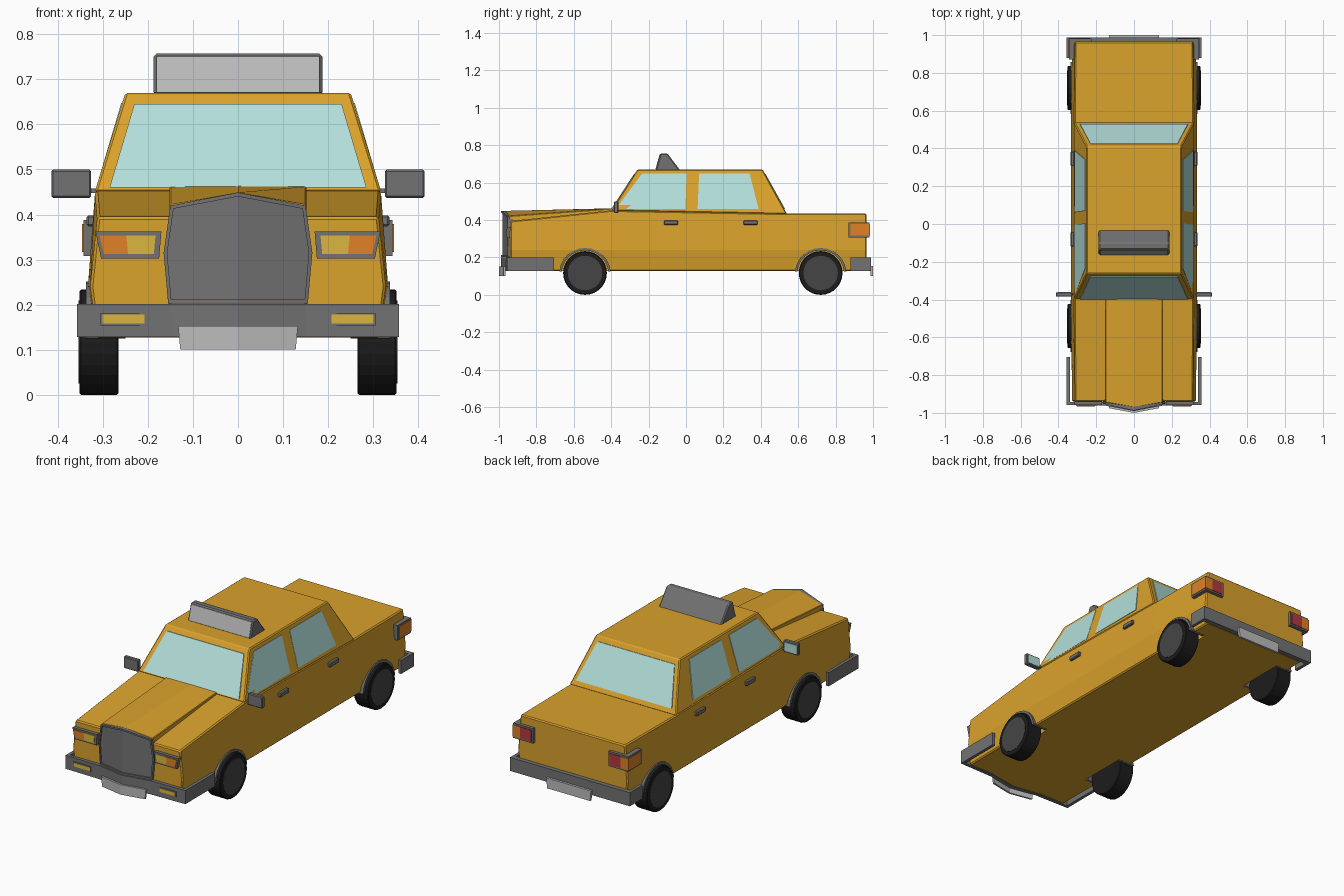
import bpy, bmesh
from math import pi, cos, sin
from mathutils import Vector, Matrix

if "Cube" in bpy.data.objects:
    bpy.data.objects.remove(bpy.data.objects["Cube"])

def mat(name, r, g, b):
    m = bpy.data.materials.new(name)
    m.diffuse_color = (r, g, b, 1)
    m.use_nodes = True
    m.node_tree.nodes["Principled BSDF"].inputs["Base Color"].default_value = m.diffuse_color
    return m

YELLOW = mat("yellow_paint", 0.70, 0.36, 0.025)
GLASS = mat("glass", 0.45, 0.74, 0.70)
BLACK = mat("rubber", 0.012, 0.012, 0.012)
HUB = mat("hub", 0.06, 0.06, 0.06)
GREY = mat("trim", 0.17, 0.17, 0.17)
PALE = mat("pale_panel", 0.50, 0.50, 0.50)
ORANGE = mat("orange_lens", 0.75, 0.22, 0.02)
AMBER = mat("amber_lens", 0.72, 0.47, 0.05)
RED = mat("red_lens", 0.45, 0.04, 0.05)

def finish(name, bm, col, mirror=False):
    bmesh.ops.recalc_face_normals(bm, faces=bm.faces)
    me = bpy.data.meshes.new(name)
    bm.to_mesh(me)
    bm.free()
    me.materials.append(col)
    ob = bpy.data.objects.new(name, me)
    bpy.context.collection.objects.link(ob)
    if mirror:
        ob.modifiers.new("mirror", 'MIRROR').use_mirror_merge = False
    return ob

def prism(name, polys, off, col, mirror=False):
    """Extrude each 3D polygon along off."""
    bm = bmesh.new()
    for pts in polys:
        f = bm.faces.new([bm.verts.new(p) for p in pts])
        g = bmesh.ops.extrude_face_region(bm, geom=[f], use_keep_orig=True)
        bmesh.ops.translate(bm, vec=off, verts=[v for v in g["geom"] if isinstance(v, bmesh.types.BMVert)])
    return finish(name, bm, col, mirror)

def loft(name, rings, col):
    """Skin closed rings of points, capped at both ends."""
    bm = bmesh.new()
    vs = [[bm.verts.new(p) for p in r] for r in rings]
    n = len(vs[0])
    for a, b in zip(vs, vs[1:]):
        for i in range(n):
            bm.faces.new((a[i], a[(i + 1) % n], b[(i + 1) % n], b[i]))
    bm.faces.new(vs[0])
    bm.faces.new(vs[-1][::-1])
    return finish(name, bm, col)

def bevel(ob, w, seg=1):
    m = ob.modifiers.new("bevel", 'BEVEL')
    m.width, m.segments, m.limit_method = w, seg, 'ANGLE'

def cyl(name, r, x0, x1, y, z, col, n=28, mirror=True):
    bm = bmesh.new()
    bmesh.ops.create_cone(bm, cap_ends=True, segments=n, radius1=r, radius2=r, depth=x1 - x0,
                          matrix=Matrix.Translation(((x0 + x1) / 2, y, z)) @ Matrix.Rotation(pi / 2, 4, 'Y'))
    return finish(name, bm, col, mirror)

def box(name, x, y, z, col, mirror=True):
    return prism(name, [[(x[0], y[0], z[0]), (x[1], y[0], z[0]), (x[1], y[1], z[0]), (x[0], y[1], z[0])]],
                 (0, 0, z[1] - z[0]), col, mirror)

# Lower body with slightly bulged sides
def section(y, top, s=1.0):
    half = [(0.318 * s, 0.127), (0.333 * s, 0.24), (0.317 * s, top)]
    return [(x, y, z) for x, z in half] + [(-x, y, z) for x, z in reversed(half)]

body = loft("lower_body", [section(-0.94, 0.395, 0.985), section(-0.40, 0.452),
                           section(0.54, 0.435), section(0.965, 0.435, 0.985)], YELLOW)
bevel(body, 0.006)

# Cabin with sloped pillars
def ring(pts):
    return [(x, y, z) for x, y, z in pts] + [(-x, y, z) for x, y, z in reversed(pts)]

cabin = loft("cabin", [ring([(0.318, -0.40, 0.45), (0.318, 0.54, 0.432)]),
                       ring([(0.25, -0.26, 0.67), (0.25, 0.41, 0.67)])], YELLOW)
bevel(cabin, 0.005)

# Raised hood centre with pointed nose
def nose(y_side, y_mid, side, mid):
    return [(-0.152, y_side, 0.13), (-0.152, y_side, side), (0, y_mid, mid),
            (0.152, y_side, side), (0.152, y_side, 0.13), (0, y_mid, 0.13)]

bevel(loft("hood_centre", [nose(-0.945, -0.97, 0.422, 0.449), nose(-0.39, -0.39, 0.462, 0.463)], YELLOW), 0.003)

# Windows laid on the cabin slopes
def side_pt(y, z):
    return (0.3205 - (z - 0.44) * 0.068 / 0.23, y, z)

panes = {"front_side_window": [(-0.375, 0.46), (-0.235, 0.648), (0.003, 0.648), (-0.003, 0.46)],
         "rear_side_window": [(0.062, 0.46), (0.07, 0.648), (0.34, 0.648), (0.388, 0.46)]}
for name, pts in panes.items():
    prism(name, [[side_pt(*p) for p in pts]], (-0.006, 0, 0), GLASS, True)
for name, yb, yt, d in (("windshield", -0.3966, -0.2763, -1), ("rear_window", 0.527, 0.4236, 1)):
    o = 0.003 * d
    prism(name, [[(-0.285, yb + o, 0.46), (0.285, yb + o, 0.46), (0.23, yt + o, 0.645), (-0.23, yt + o, 0.645)]],
          (0, -2 * o, 0), GLASS)

# Wheels, wheel wells and grey arch liners
for label, wy in (("front", -0.54), ("rear", 0.72)):
    cutter = cyl(label + "_well_cutter", 0.135, 0.24, 0.45, wy, 0.113, GREY)
    cutter.hide_render = True
    cutter.hide_viewport = True
    cut = body.modifiers.new(label + "_well", 'BOOLEAN')
    cut.object, cut.operation, cut.solver = cutter, 'DIFFERENCE', 'EXACT'
    tire = cyl(label + "_tire", 0.117, 0.265, 0.352, wy, 0.117, BLACK)
    bevel(tire, 0.004)
    cyl(label + "_hubcap", 0.092, 0.34, 0.354, wy, 0.117, HUB)
    quads = []
    for i in range(12):
        a, b = (pi * (0.03 + 0.94 * k / 12) for k in (i, i + 1))
        quads.append([(0.25, wy + r * cos(t), 0.113 + r * sin(t)) for r, t in
                      ((0.138, a), (0.138, b), (0.125, b), (0.125, a))])
    prism(label + "_arch_liner", quads, (0.087, 0, 0), GREY, True)

# Grille: recessed V plate with a raised rim
def vy(x, y0=-0.988):
    return y0 + 0.035 * abs(x) / 0.16

outer = [(0, 0.203), (0.155, 0.203), (0.165, 0.315), (0.150, 0.42), (0, 0.449)]
inner = [(0, 0.212), (0.148, 0.212), (0.157, 0.315), (0.143, 0.413), (0, 0.440)]
prism("grille_panel", [[(x, vy(x, -0.981), z) for x, z in outer]], (0, 0.022, 0), GREY, True)
prism("grille_rim", [[(x, vy(x), z) for x, z in (outer[i], outer[i + 1], inner[i + 1], inner[i])]
                     for i in range(4)], (0, 0.02, 0), GREY, True)

# Headlights
def plate_y(name, xz, y, depth, col, mirror=True):
    return prism(name, [[(x, y, z) for x, z in xz]], (0, depth, 0), col, mirror)

plate_y("headlight_frame", [(0.175, 0.303), (0.304, 0.303), (0.316, 0.362), (0.17, 0.362)], -0.958, 0.03, GREY)
plate_y("headlight_amber", [(0.187, 0.312), (0.244, 0.312), (0.248, 0.353), (0.183, 0.353)], -0.961, 0.02, AMBER)
plate_y("headlight_orange", [(0.244, 0.312), (0.298, 0.312), (0.307, 0.353), (0.248, 0.353)], -0.961, 0.02, ORANGE)

# Wrap-around bumpers, indicator lamps and blank plates
bumpers = {"front_bumper": [(0, -0.99), (0.15, -0.962), (0.357, -0.958), (0.357, -0.705), (0.34, -0.705),
                            (0.34, -0.942), (0.15, -0.942), (0, -0.965)],
           "rear_bumper": [(0, 0.988), (0.357, 0.988), (0.357, 0.88), (0.34, 0.88), (0.34, 0.962), (0, 0.962)]}
for name, pts in bumpers.items():
    prism(name, [[(x, y, 0.128) for x, y in pts]], (0, 0, 0.073), GREY, True)
plate_y("bumper_lamp_frame", [(0.203, 0.154), (0.305, 0.154), (0.305, 0.182), (0.203, 0.182)], -0.964, 0.02, GREY)
plate_y("bumper_lamp", [(0.207, 0.158), (0.301, 0.158), (0.301, 0.178), (0.207, 0.178)], -0.966, 0.02, AMBER)
prism("front_plate", [[(0, -1, 0.1), (0.128, -0.975, 0.1), (0.133, -0.975, 0.153), (0, -1, 0.153)]],
      (0, 0.01, 0), PALE, True)
plate_y("rear_plate", [(-0.128, 0.1), (0.128, 0.1), (0.133, 0.155), (-0.133, 0.155)], 1.0, -0.013, PALE, False)

# Corner tail lights: red at the back, orange round the side
prism("tail_light_frame", [[(0.225, 0.982, 0.308), (0.343, 0.982, 0.308), (0.343, 0.87, 0.308),
                            (0.318, 0.87, 0.308), (0.318, 0.95, 0.308), (0.225, 0.95, 0.308)]],
      (0, 0, 0.08), GREY, True)
box("tail_light_red", (0.233, 0.30), (0.96, 0.985), (0.317, 0.379), RED)
box("tail_light_orange_back", (0.30, 0.346), (0.96, 0.985), (0.317, 0.379), ORANGE)
box("tail_light_orange_side", (0.32, 0.346), (0.88, 0.985), (0.317, 0.379), ORANGE)

# Door handles
for label, y in (("front", -0.08), ("rear", 0.345)):
    bevel(box(label + "_door_handle", (0.31, 0.336), (y - 0.038, y + 0.038), (0.374, 0.398), GREY), 0.004)

# Door mirrors on short stalks
box("mirror_stalk", (0.30, 0.36), (-0.376, -0.364), (0.448, 0.458), GREY)
bevel(box("mirror_housing", (0.326, 0.414), (-0.385, -0.362), (0.437, 0.50), GREY), 0.004)
box("mirror_glass", (0.334, 0.406), (-0.37, -0.36), (0.445, 0.492), GLASS)

# Roof sign with a pale front panel
sign = [(-0.163, 0.665), (-0.137, 0.757), (-0.10, 0.757), (-0.03, 0.665)]
bevel(prism("roof_sign", [[(-0.187, y, z) for y, z in sign]], (0.374, 0, 0), GREY), 0.006)
prism("roof_sign_panel", [[(-0.18, -0.1635, 0.672), (0.18, -0.1635, 0.672),
                           (0.18, -0.1415, 0.75), (-0.18, -0.1415, 0.75)]], (0, 0.008, 0), PALE)
